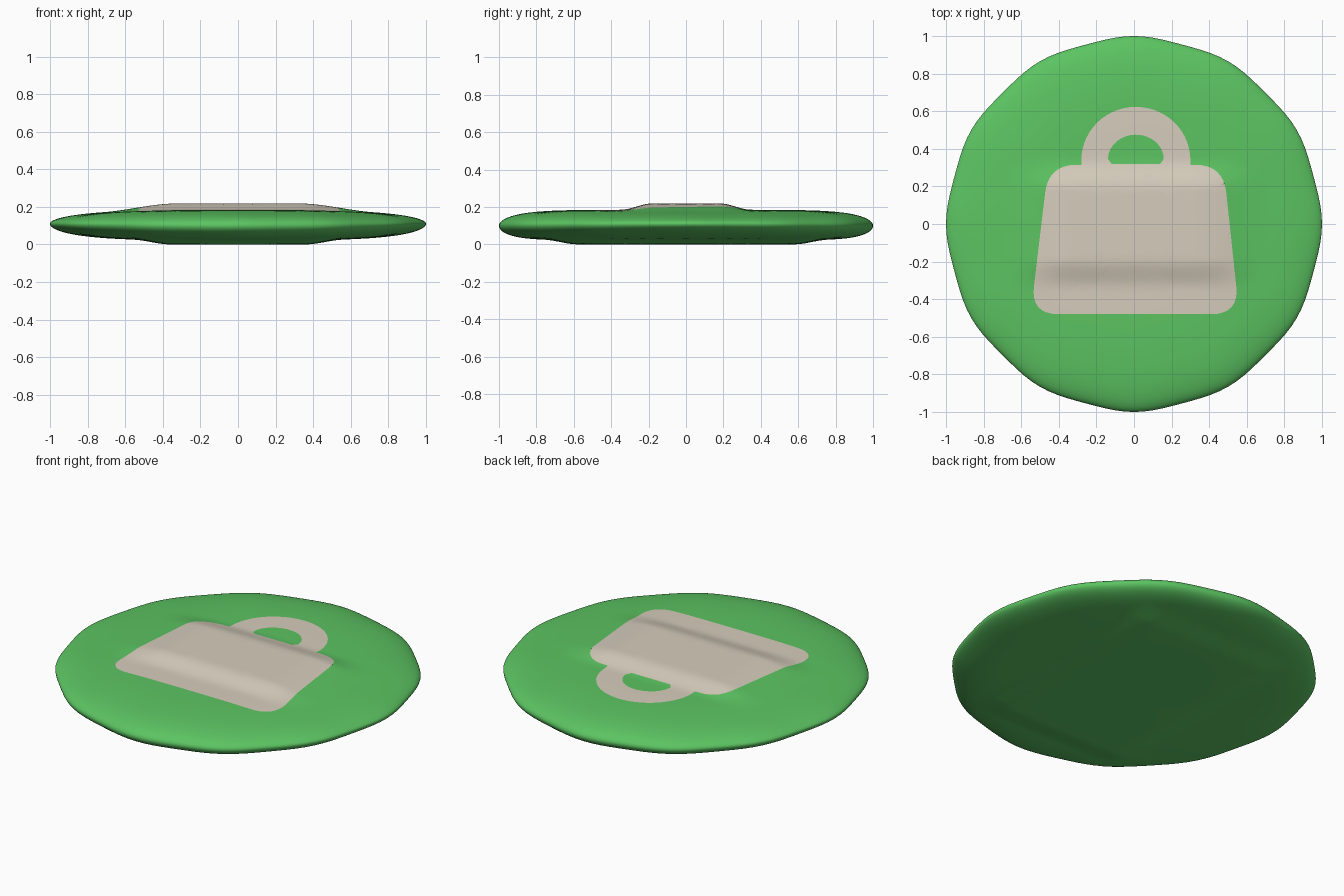
import bpy, bmesh, math
from mathutils import Vector, kdtree
from mathutils.geometry import delaunay_2d_cdt

if "Cube" in bpy.data.objects:
    bpy.data.objects.remove(bpy.data.objects["Cube"])

SEG, RINGS, INNER = 120, 48, 31


def material(name, rgb):
    m = bpy.data.materials.new(name)
    m.diffuse_color = (*rgb, 1)
    m.use_nodes = True
    m.node_tree.nodes["Principled BSDF"].inputs["Base Color"].default_value = m.diffuse_color
    return m


def fade(v, a, b):
    """1 when |v| is below a, smoothly down to 0 at b"""
    t = min(max((abs(v) - a) / (b - a), 0), 1)
    return 1 - t * t * (3 - 2 * t)


def outline(t):
    return 0.994 + 0.006 * math.cos(12 * t)


def height(x, y, top):
    """Pillow-like surface, pointed at the sides and rounder front and back"""
    t = math.atan2(y, x)
    r = min(math.hypot(x, y) / outline(t), 1)
    if r > 0.99999:
        r = 1
    c = math.cos(t) ** 2
    rim = 0.10 + 0.01 * c
    if top:
        p, flat = 6.4 - 3.0 * c, 0.185
        bump = 0.034 * fade(y, 0.18, 0.35) * fade(x, 0.33, 0.72)
    else:
        p, flat = 9.0 - 5.0 * c, 0.022
        bump = -0.022 * fade(y, 0.58, 0.76) * fade(x, 0.36, 0.56)
    return rim + (flat - rim) * math.sqrt(1 - r ** p) + bump


def ring_point(k, s):
    t = 2 * math.pi * s / SEG
    r = math.sin(math.pi / 2 * k / RINGS) * outline(t)
    return Vector((r * math.cos(t), r * math.sin(t)))


def rounded(corners, rad):
    """Polygon with rounded corners"""
    pts = []
    n = len(corners)
    for i in range(n):
        a, b, c = (Vector(corners[j % n]) for j in (i - 1, i, i + 1))
        p, q = b + (a - b).normalized() * rad, b + (c - b).normalized() * rad
        for j in range(9):
            u = j / 8
            pts.append(p * (1 - u) ** 2 + b * 2 * u * (1 - u) + q * u * u)
    return pts


def arch(cx, cy, w, h, base, inset=0.0):
    """Half-ellipse arch standing on a straight base"""
    pts = [Vector((cx + w * math.cos(math.pi * i / 28), cy + h * math.sin(math.pi * i / 28)))
           for i in range(29)]
    return pts + [Vector((cx - w + inset, base)), Vector((cx + w - inset, base))]


def resample(loop, step=0.022):
    out = []
    for i, a in enumerate(loop):
        b = loop[(i + 1) % len(loop)]
        n = max(1, round((b - a).length / step))
        out += [a.lerp(b, j / n) for j in range(n)]
    return out


def inside(p, loop):
    hit = False
    for i, a in enumerate(loop):
        b = loop[i - 1]
        if (a.y > p.y) != (b.y > p.y) and p.x < (b.x - a.x) * (p.y - a.y) / (b.y - a.y) + a.x:
            hit = not hit
    return hit


# Bag emblem outlines: body, handle, hole in the handle
body = resample(rounded([(-0.55, -0.48), (0.56, -0.48), (0.475, 0.315), (-0.455, 0.315)], 0.15))
handle = resample(arch(0.01, 0.34, 0.29, 0.283, 0.24))
hole = resample(arch(0.01, 0.345, 0.148, 0.13, 0.319, 0.02))
loops = [body, handle, hole]

# Middle of the disc: ring points with the emblem outlines cut in
verts = [p for loop in loops for p in loop]
edges, start = [], 0
for loop in loops:
    n = len(loop)
    edges += [(start + i, start + (i + 1) % n) for i in range(n)]
    start += n
tree = kdtree.KDTree(len(verts))
for i, p in enumerate(verts):
    tree.insert((p.x, p.y, 0), i)
tree.balance()
grid = [Vector((0, 0))]
for k in range(1, INNER + 1):
    count = SEG if k > 8 else SEG // 4
    grid += [ring_point(k, s * SEG // count) for s in range(count)]
verts += [p for p in grid if tree.find((p.x, p.y, 0))[2] > 0.012]
cv, _, cf = delaunay_2d_cdt(verts, edges, [], 0, 1e-6)[:3]
polys = [[Vector(cv[i]) for i in f] for f in cf]

# Outer band of the disc
for k in range(INNER, RINGS):
    for s in range(SEG):
        polys.append([ring_point(k, s), ring_point(k + 1, s),
                      ring_point(k + 1, s + 1), ring_point(k, s + 1)])

# Raise the flat pattern into a top and a bottom skin, joined at the rim
bm = bmesh.new()
for poly in polys:
    mid = sum(poly, Vector((0, 0))) / len(poly)
    bag = (inside(mid, body) or inside(mid, handle)) and not inside(mid, hole)
    up = bm.faces.new([bm.verts.new((p.x, p.y, height(p.x, p.y, True))) for p in poly])
    up.material_index = int(bag)
    bm.faces.new([bm.verts.new((p.x, p.y, height(p.x, p.y, False))) for p in reversed(poly)])
bmesh.ops.remove_doubles(bm, verts=bm.verts, dist=2e-5)
bmesh.ops.recalc_face_normals(bm, faces=bm.faces)
for f in bm.faces:
    f.smooth = True

mesh = bpy.data.meshes.new("disc_with_bag_emblem")
bm.to_mesh(mesh)
bm.free()
mesh.materials.append(material("green", (0.107, 0.552, 0.122)))
mesh.materials.append(material("beige", (0.672, 0.610, 0.503)))
disc = bpy.data.objects.new("disc_with_bag_emblem", mesh)
bpy.context.collection.objects.link(disc)
